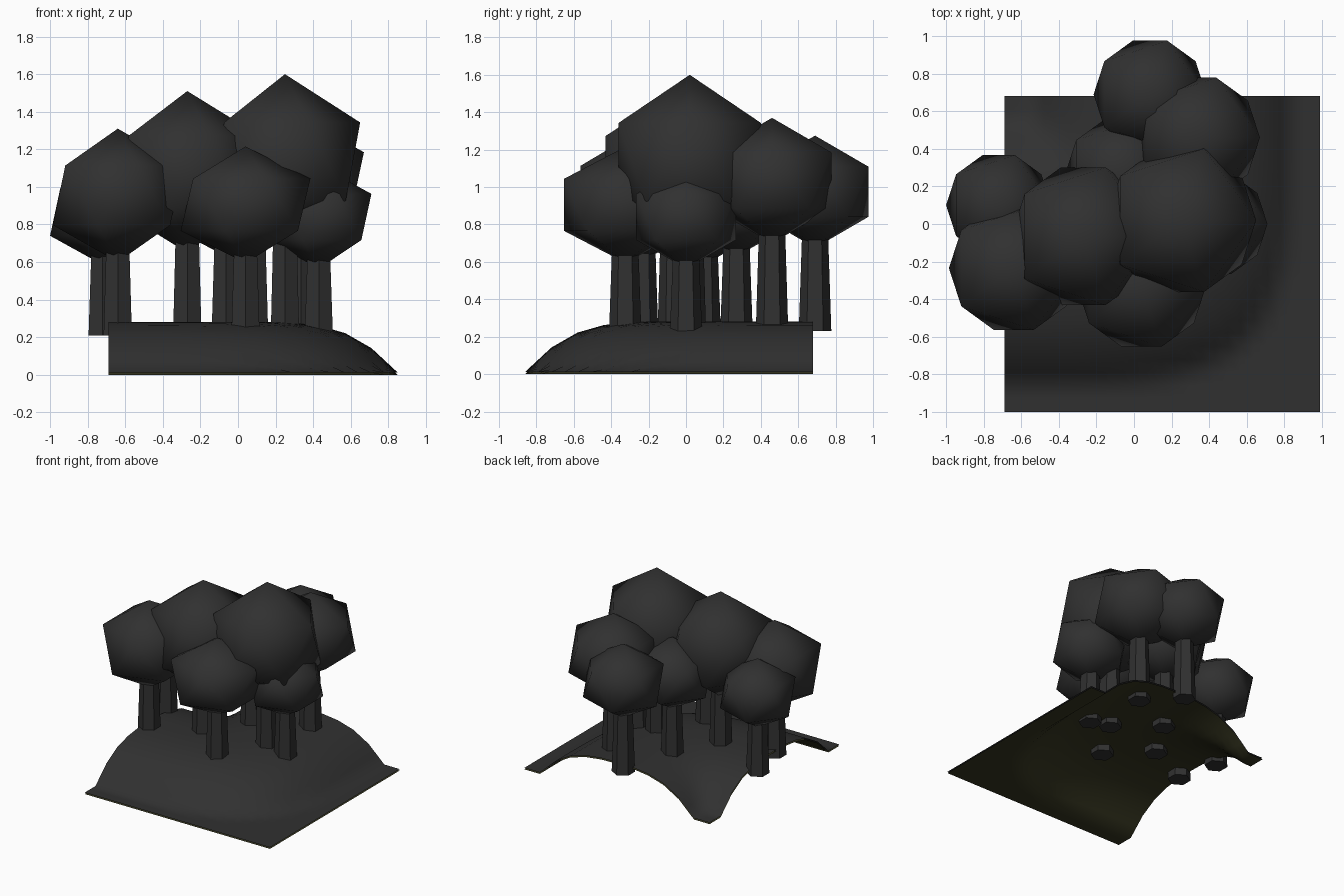
import bpy, bmesh
from mathutils import Matrix, Vector

if "Cube" in bpy.data.objects:
    bpy.data.objects.remove(bpy.data.objects["Cube"])


def material(name, rgb):
    m = bpy.data.materials.new(name)
    m.diffuse_color = (*rgb, 1)
    m.use_nodes = True
    m.node_tree.nodes["Principled BSDF"].inputs["Base Color"].default_value = m.diffuse_color
    return m


DARK = material("dark", (0.03, 0.03, 0.03))
OLIVE = material("olive", (0.035, 0.035, 0.014))


def finish(bm, name, mat, smooth=True):
    me = bpy.data.meshes.new(name)
    for f in bm.faces:
        f.smooth = smooth
    bm.to_mesh(me)
    bm.free()
    me.materials.append(mat)
    ob = bpy.data.objects.new(name, me)
    bpy.context.collection.objects.link(ob)
    return ob


# ridge cross-section: distance from crest -> height
PROFILE = [(0, .27), (.14, .267), (.28, .25), (.42, .21), (.56, .13), (.70, 0), (9, 0)]


def ridge(d):
    for (a, ha), (b, hb) in zip(PROFILE, PROFILE[1:]):
        if d <= b:
            return ha + (hb - ha) * (d - a) / (b - a)
    return 0


def ground_sheet(name, lift, mat, flip):
    # the ridge turns a rounded corner around the back left corner of the tile
    n, step, p = 24, 0.07, 4
    bm = bmesh.new()
    grid = []
    for i in range(n + 1):
        row = []
        for j in range(n + 1):
            u, v = i * step, j * step
            rho = (u ** p + v ** p) ** (1 / p)
            row.append(bm.verts.new((u - .69, .68 - v, ridge(abs(rho - .84)) + lift)))
        grid.append(row)
    for i in range(n):
        for j in range(n):
            q = [grid[i][j], grid[i][j + 1], grid[i + 1][j + 1], grid[i + 1][j]]
            bm.faces.new(q[::-1] if flip else q)
    return finish(bm, name, mat)


ground_sheet("ground_top", 0.012, DARK, False)
ground_sheet("ground_underside", 0, OLIVE, True)

# trees: x, y, crown centre z, crown ring radius, crown half height, trunk foot z
TREES = [
    (.25, .02, 1.135, .40, .465, .22),
    (-.27, -.065, 1.08, .385, .43, .22),
    (-.64, -.235, .955, .345, .355, .21),
    (-.72, .10, .865, .28, .28, .21),
    (.04, -.325, .905, .345, .31, .21),
    (.43, 0, .84, .28, .275, .20),
    (.335, .46, 1.035, .335, .335, .22),
    (.085, .69, .975, .30, .30, .23),
    (-.065, .27, .92, .30, .29, .22),
]

for x, y, z, ring, half, foot in TREES:
    # crown: stretched icosahedron
    bm = bmesh.new()
    bmesh.ops.create_icosphere(bm, subdivisions=1, radius=1)
    r = ring / .894
    bmesh.ops.scale(bm, vec=(r, r, half), verts=bm.verts)
    bmesh.ops.translate(bm, vec=(x, y, z), verts=bm.verts)
    finish(bm, "tree_crown", DARK)
    # trunk: tapered six-sided post
    bm = bmesh.new()
    h = z - foot
    bmesh.ops.create_cone(bm, cap_ends=True, segments=6, radius1=.087, radius2=.062,
                          depth=h, matrix=Matrix.Translation(Vector((x, y, foot + h / 2))))
    ob = finish(bm, "tree_trunk", DARK, False)
